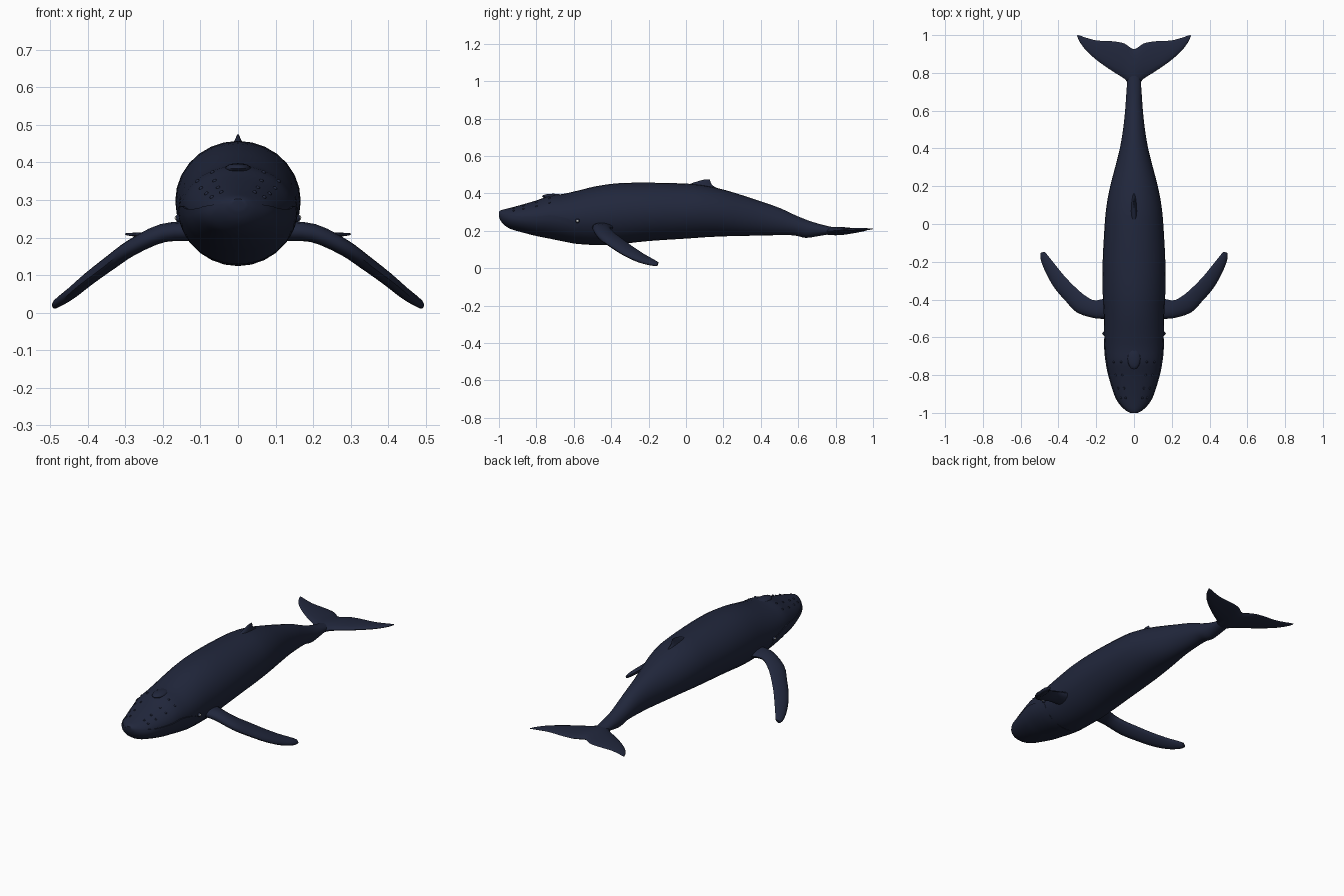
import bpy, bmesh, math
from mathutils import Vector

if "Cube" in bpy.data.objects:
    bpy.data.objects.remove(bpy.data.objects["Cube"])


def material(name, color):
    m = bpy.data.materials.new(name)
    m.diffuse_color = (*color, 1)
    m.use_nodes = True
    m.node_tree.nodes["Principled BSDF"].inputs["Base Color"].default_value = m.diffuse_color
    return m


SKIN = material("dark_skin", (0.015, 0.02, 0.045))
PALE = material("eye_pale", (0.55, 0.55, 0.5))


def spline(rows, steps):
    """Catmull-Rom resampling of equal-length tuples."""
    out = []
    for i in range(len(rows) - 1):
        p = [rows[max(0, min(len(rows) - 1, i + k))] for k in (-1, 0, 1, 2)]
        for s in range(steps):
            t = s / steps
            out.append(tuple(
                0.5 * (2 * b + (c - a) * t + (2 * a - 5 * b + 4 * c - d) * t * t
                       + (3 * b - a - 3 * c + d) * t ** 3) for a, b, c, d in zip(*p)))
    return out + [tuple(rows[-1])]


def loft(name, rings, mirror=False, angle=50):
    bm = bmesh.new()
    vr = [[bm.verts.new(p) for p in r] for r in rings]
    n = len(vr[0])
    for a, b in zip(vr, vr[1:]):
        for i in range(n):
            bm.faces.new((a[i], a[(i + 1) % n], b[(i + 1) % n], b[i]))
    bm.faces.new(vr[0])
    bm.faces.new(vr[-1])
    if mirror:
        geo = bmesh.ops.duplicate(bm, geom=bm.verts[:] + bm.edges[:] + bm.faces[:])["geom"]
        for v in geo:
            if isinstance(v, bmesh.types.BMVert):
                v.co.x *= -1
    bmesh.ops.recalc_face_normals(bm, faces=bm.faces[:])
    return finish(name, bm, SKIN, angle)


def finish(name, bm, mat, angle):
    me = bpy.data.meshes.new(name)
    bm.to_mesh(me)
    bm.free()
    ob = bpy.data.objects.new(name, me)
    bpy.context.collection.objects.link(ob)
    me.materials.append(mat)
    bpy.ops.object.select_all(action='DESELECT')
    ob.select_set(True)
    bpy.context.view_layer.objects.active = ob
    bpy.ops.object.shade_smooth_by_angle(angle=math.radians(angle))
    return ob


def blade(name, rows, mirror=False):
    """Foil-section surface from rows of (lead xyz, trail xyz, half thickness)."""
    rows = spline(rows, 3)
    mids = [(Vector(r[:3]) + Vector(r[3:6])) / 2 for r in rows]
    rings = []
    for i, r in enumerate(rows):
        lead, trail = Vector(r[:3]), Vector(r[3:6])
        span = mids[min(i + 1, len(rows) - 1)] - mids[max(i - 1, 0)]
        nrm = (trail - lead).cross(span).normalized()
        ring = []
        for k in range(14):
            a = 2 * math.pi * k / 14
            u = (1 - math.cos(a)) / 2
            ring.append(lead.lerp(trail, u) + nrm * (r[6] * math.sin(a) * (1.25 - 0.5 * u)))
        rings.append(ring)
    return loft(name, rings, mirror)


# Body stations: y, half width, top z, bottom z
stations = [
    (-1.0, 0.02, 0.303, 0.275), (-0.985, 0.045, 0.311, 0.245), (-0.95, 0.078, 0.32, 0.217),
    (-0.9, 0.103, 0.333, 0.2), (-0.8, 0.133, 0.362, 0.175), (-0.73, 0.146, 0.387, 0.162),
    (-0.66, 0.154, 0.396, 0.147), (-0.58, 0.158, 0.414, 0.13), (-0.48, 0.16, 0.438, 0.124),
    (-0.36, 0.166, 0.454, 0.128), (-0.2, 0.166, 0.457, 0.145), (0.0, 0.155, 0.452, 0.158),
    (0.1, 0.145, 0.442, 0.165), (0.2, 0.126, 0.42, 0.17), (0.3, 0.1, 0.39, 0.172),
    (0.4, 0.075, 0.357, 0.175), (0.5, 0.058, 0.322, 0.176), (0.58, 0.049, 0.285, 0.175),
    (0.64, 0.044, 0.26, 0.162), (0.7, 0.04, 0.24, 0.17), (0.78, 0.033, 0.22, 0.183),
    (0.86, 0.015, 0.208, 0.192)]
body = spline(stations, 3)


def section(row, angles, scale=1.0):
    y, w, top, bot = row
    c, h = (top + bot) / 2, (top - bot) / 2
    return [Vector((w * scale * math.cos(a), y, c + h * scale * math.sin(a))) for a in angles]


loft("body", [section(r, [2 * math.pi * k / 28 for k in range(28)]) for r in body])

# Lower jaw: part of the section below the mouth line, slightly proud of the head
mouth = spline([(-1.01, 0.292), (-0.96, 0.287), (-0.88, 0.277), (-0.8, 0.276),
                (-0.73, 0.283), (-0.66, 0.272), (-0.6, 0.25), (-0.54, 0.225)], 6)


def mouth_z(y):
    return min(mouth, key=lambda p: abs(p[0] - y))[1]


jaw = []
for r in body:
    if r[0] > -0.555:
        break
    y, w, top, bot = r
    s = max(-0.95, min(0.95, (mouth_z(y) - (top + bot) / 2) / ((top - bot) / 2)))
    a0 = math.asin(s)
    fade = min(1, (-0.555 - y) / 0.15)
    ring = section(r, [a0 - (math.pi + 2 * a0) * k / 18 for k in range(19)], 1 + 0.035 * fade)
    jaw.append(ring)
loft("lower_jaw", jaw, angle=40)

# Pectoral flippers
blade("flippers", [
    (0.12, -0.50, 0.215, 0.12, -0.38, 0.22, 0.026),
    (0.20, -0.50, 0.21, 0.20, -0.405, 0.215, 0.024),
    (0.30, -0.47, 0.165, 0.25, -0.385, 0.19, 0.021),
    (0.36, -0.41, 0.12, 0.30, -0.345, 0.16, 0.019),
    (0.42, -0.34, 0.075, 0.36, -0.285, 0.115, 0.017),
    (0.465, -0.26, 0.037, 0.41, -0.225, 0.075, 0.015),
    (0.492, -0.19, 0.018, 0.452, -0.172, 0.045, 0.012),
    (0.493, -0.155, 0.013, 0.472, -0.147, 0.03, 0.007)], mirror=True)

# Tail flukes, one blade from tip to tip
half = [(0.0, 0.72, 0.925, 0.022), (0.05, 0.768, 0.955, 0.016), (0.1, 0.80, 0.966, 0.013),
        (0.15, 0.833, 0.969, 0.011), (0.2, 0.87, 0.972, 0.009), (0.25, 0.915, 0.985, 0.007),
        (0.285, 0.96, 0.997, 0.004), (0.3, 0.992, 1.0, 0.002)]
full = [(-x, a, b, t) for x, a, b, t in half[:0:-1]] + half
blade("tail_flukes", [(x, a, 0.197 + 0.035 * abs(x), x, b, 0.2 + 0.035 * abs(x), t)
                      for x, a, b, t in full])

# Dorsal fin
blade("dorsal_fin", [
    (0, -0.06, 0.42, 0, 0.21, 0.405, 0.026), (0, 0.02, 0.45, 0, 0.145, 0.44, 0.014),
    (0, 0.065, 0.465, 0, 0.132, 0.46, 0.007), (0, 0.10, 0.474, 0, 0.128, 0.473, 0.002)])


# Small surface bumps and eyes placed on the head
def dots(name, spots, radius, mat):
    bm = bmesh.new()
    for y, deg in spots:
        row = min(body, key=lambda r: abs(r[0] - y))
        for a in (math.radians(deg), math.radians(180 - deg)):
            p = section(row, [a], 0.99)[0]
            made = bmesh.ops.create_icosphere(bm, subdivisions=2, radius=radius)
            bmesh.ops.translate(bm, verts=made["verts"], vec=p)
    return finish(name, bm, mat, 60)


dots("head_bumps", [(y, d) for y in (-0.92, -0.86, -0.8, -0.74) for d in (42, 62)], 0.006, SKIN)
dots("eyelids", [(-0.58, -8)], 0.012, SKIN)
eyes = dots("eyes", [(-0.58, -8)], 0.007, PALE)
for v in eyes.data.vertices:
    v.co.x += math.copysign(0.007, v.co.x)

# Blowhole ridge
bm = bmesh.new()
bmesh.ops.create_uvsphere(bm, u_segments=16, v_segments=8, radius=1)
for v in bm.verts:
    v.co = Vector((v.co.x * 0.035, v.co.y * 0.06 - 0.71, v.co.z * 0.014 + 0.384))
finish("blowhole_ridge", bm, SKIN, 60)
